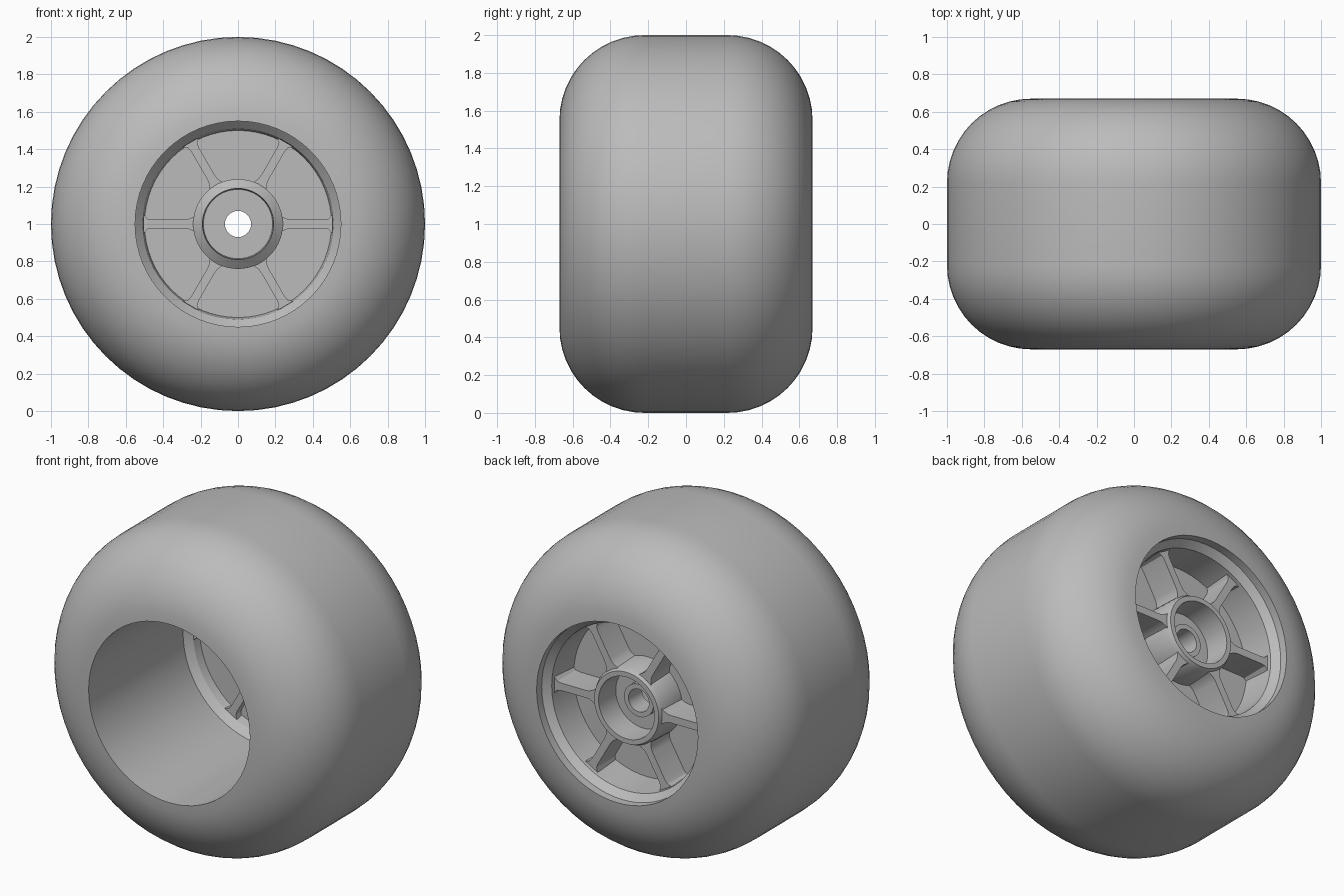
import bpy, bmesh, math
from math import sin, cos, pi, radians

cube = bpy.data.objects.get("Cube")
if cube:
    bpy.data.objects.remove(cube, do_unlink=True)

SEGMENTS = 64
AXLE_Z = 1.0

grey = bpy.data.materials.new("plain_grey")
grey.use_nodes = True
COLOR = (0.5, 0.5, 0.5, 1)
grey.diffuse_color = COLOR
grey.node_tree.nodes["Principled BSDF"].inputs["Base Color"].default_value = COLOR


def finish(name, bm):
    """Turn a bmesh into a shaded object centred on the axle."""
    bmesh.ops.recalc_face_normals(bm, faces=bm.faces)
    mesh = bpy.data.meshes.new(name)
    bm.to_mesh(mesh)
    bm.free()
    mesh.materials.append(grey)
    obj = bpy.data.objects.new(name, mesh)
    obj.location.z = AXLE_Z
    bpy.context.collection.objects.link(obj)
    bpy.ops.object.select_all(action='DESELECT')
    obj.select_set(True)
    bpy.context.view_layer.objects.active = obj
    bpy.ops.object.shade_smooth_by_angle(angle=radians(30))
    return obj


def lathe(name, profile):
    """Revolve a closed (radius, y) outline about the y axis."""
    bm = bmesh.new()
    rings = []
    for i in range(SEGMENTS):
        a = 2 * pi * i / SEGMENTS
        rings.append([bm.verts.new((r * cos(a), y, r * sin(a))) for r, y in profile])
    n = len(profile)
    for i, ring in enumerate(rings):
        after = rings[(i + 1) % SEGMENTS]
        for j in range(n):
            k = (j + 1) % n
            bm.faces.new((ring[j], ring[k], after[k], after[j]))
    return finish(name, bm)


# Tyre: rounded shoulders and a straight bore
BORE, SHOULDER, FLAT = 0.55, 0.45, 0.22
arc = [(BORE + SHOULDER * cos(t), FLAT + SHOULDER * sin(t))
       for t in (pi / 2 * i / 12 for i in range(13))]
lathe("tyre", [(r, -y) for r, y in reversed(arc)] + arc)

# Core: chamfered rim, thin web and hub with a bearing seat on each side
lathe("core", [
    (0.56, 0.62), (0.55, 0.62), (0.51, 0.58), (0.50, 0.38),    # back of rim
    (0.24, 0.38), (0.235, 0.55), (0.22, 0.58), (0.19, 0.58),   # web and hub
    (0.185, 0.42), (0.10, 0.42), (0.10, 0.46), (0.07, 0.46),   # seat and spacer
    (0.07, 0.33), (0.185, 0.33), (0.19, 0.25), (0.24, 0.29),   # front seat
    (0.24, 0.34), (0.50, 0.34), (0.51, 0.29), (0.55, 0.25), (0.56, 0.25)])

# Spokes: ribs on both sides of the web, flared where they meet hub and rim
edge = [(0.21, 0.055), (0.24, 0.038), (0.265, 0.026), (0.29, 0.023),
        (0.46, 0.023), (0.485, 0.028), (0.505, 0.048)]
outline = edge + [(r, -w) for r, w in reversed(edge)]
bm = bmesh.new()
for i in range(6):
    a = i * pi / 3
    layers = [[bm.verts.new((r * cos(a) - w * sin(a), y, r * sin(a) + w * cos(a)))
               for r, w in outline] for y in (0.29, 0.56)]
    for layer in layers:
        bm.faces.new(layer)
    for j in range(len(outline)):
        k = (j + 1) % len(outline)
        bm.faces.new((layers[0][j], layers[0][k], layers[1][k], layers[1][j]))
finish("spokes", bm)
